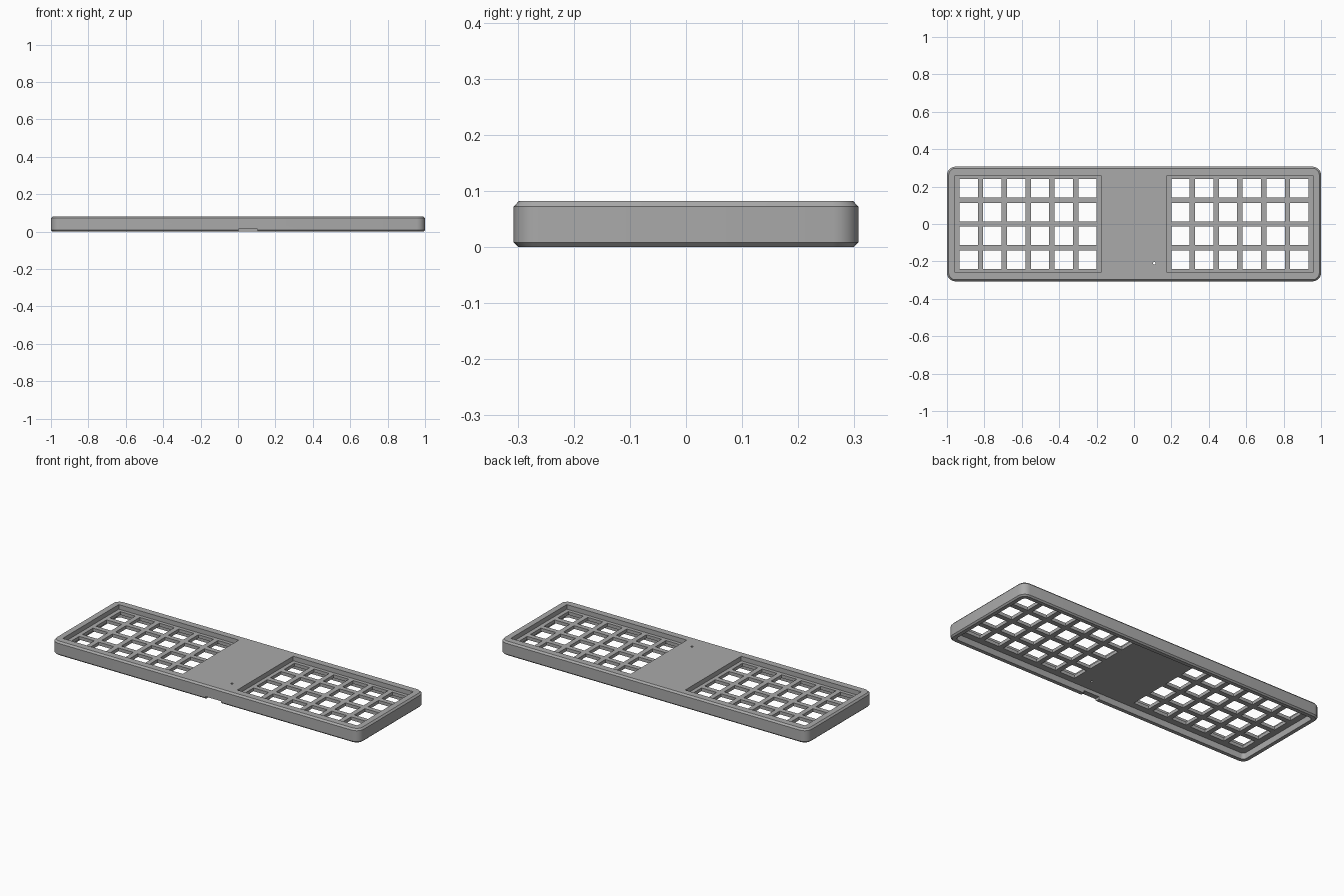
import bpy, bmesh
from math import cos, sin, pi
from mathutils import Matrix

if "Cube" in bpy.data.objects:
    bpy.data.objects.remove(bpy.data.objects["Cube"])

HALF_X, HALF_Y, HEIGHT = 1.0, 0.307, 0.082
PITCH, HOLE = 0.127, 0.098
CEILING, FLOOR = 0.036, 0.055

grey = bpy.data.materials.new("case grey")
grey.use_nodes = True
grey.diffuse_color = (0.4, 0.4, 0.4, 1)
grey.node_tree.nodes["Principled BSDF"].inputs["Base Color"].default_value = (0.4, 0.4, 0.4, 1)


def make_object(name, bm):
    bmesh.ops.recalc_face_normals(bm, faces=bm.faces)
    mesh = bpy.data.meshes.new(name)
    bm.to_mesh(mesh)
    bm.free()
    mesh.materials.append(grey)
    obj = bpy.data.objects.new(name, mesh)
    bpy.context.collection.objects.link(obj)
    return obj


def rounded_outline(inset, radius, steps=5):
    """Corner points of a rounded rectangle, counter-clockwise."""
    points = []
    for quarter, (sx, sy) in enumerate(((1, 1), (-1, 1), (-1, -1), (1, -1))):
        for i in range(steps + 1):
            a = (quarter + i / steps) * pi / 2
            points.append((sx * (HALF_X - inset - radius) + radius * cos(a),
                           sy * (HALF_Y - inset - radius) + radius * sin(a)))
    return points


def rounded_block(name, levels):
    """Stack rounded outlines given as (z, inset, corner radius)."""
    bm = bmesh.new()
    rings = [[bm.verts.new((x, y, z)) for x, y in rounded_outline(inset, r)]
             for z, inset, r in levels]
    n = len(rings[0])
    for low, high in zip(rings, rings[1:]):
        for i in range(n):
            j = (i + 1) % n
            bm.faces.new((low[i], low[j], high[j], high[i]))
    bm.faces.new(rings[0])
    bm.faces.new(rings[-1])
    return make_object(name, bm)


def box_set(name, boxes):
    """Separate boxes given as (centre, size)."""
    bm = bmesh.new()
    for centre, size in boxes:
        bmesh.ops.create_cube(bm, size=1, matrix=Matrix.Translation(centre) @ Matrix.Diagonal((*size, 1)))
    return make_object(name, bm)


# Outer shell with softened top and bottom edges
case = rounded_block("keyboard_case", [
    (0, 0.008, 0.038), (0.008, 0, 0.045),
    (HEIGHT - 0.01, 0, 0.045), (HEIGHT, 0.009, 0.037)])

# Hollow underside, key pockets and the grid of key openings
cavity = rounded_block("cavity_cutter", [(-0.05, 0.03, 0.02), (CEILING, 0.03, 0.02)])
pockets = box_set("pocket_cutter", [
    ((side * 0.567, 0, FLOOR + 0.05), (0.78, 0.52, 0.1)) for side in (-1, 1)])
holes = box_set("key_hole_cutter", [
    ((side * (0.249 + PITCH * col), PITCH * (row - 1.5), 0.05), (HOLE, HOLE, 0.1))
    for side in (-1, 1) for col in range(6) for row in range(4)])

# Cable notch in the front wall
notch = box_set("cable_notch_cutter", [((0.053, -HALF_Y, 0), (0.1, 0.1, 0.03))])

# Reset pin hole
bm = bmesh.new()
bmesh.ops.create_cone(bm, cap_ends=True, segments=12, radius1=0.007, radius2=0.007,
                      depth=0.3, matrix=Matrix.Translation((0.108, -0.21, 0)))
pin = make_object("reset_hole_cutter", bm)

bpy.context.view_layer.objects.active = case
for cutter in (cavity, pockets, holes, notch, pin):
    cutter.hide_render = True
    mod = case.modifiers.new(cutter.name, "BOOLEAN")
    mod.operation, mod.solver, mod.object = "DIFFERENCE", "EXACT", cutter
    bpy.ops.object.modifier_apply(modifier=mod.name)
    bpy.data.objects.remove(cutter)

bpy.ops.object.select_all(action="DESELECT")
case.select_set(True)
bpy.ops.object.shade_smooth_by_angle(angle=0.5)
